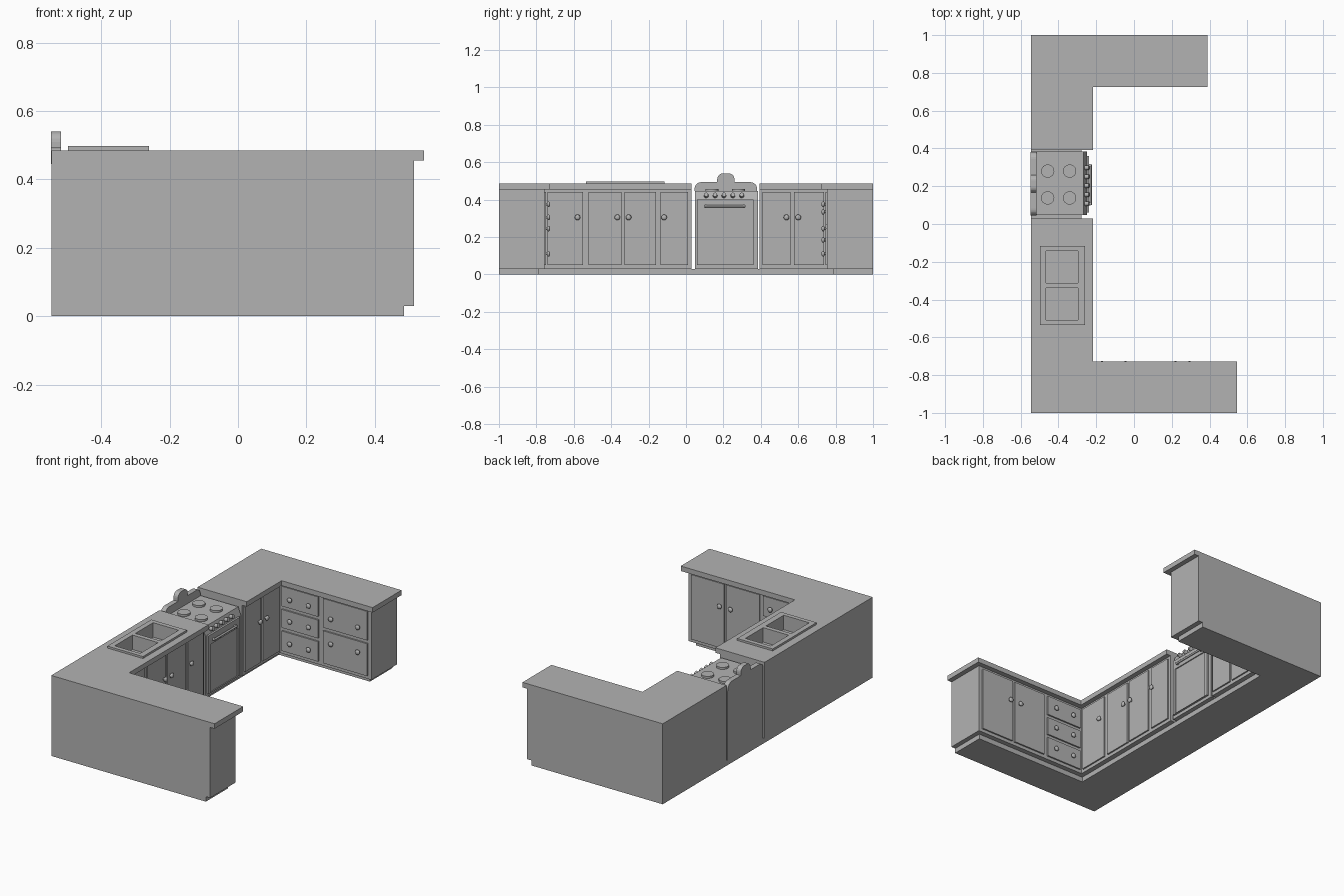
import bpy
import bmesh
from math import sin, cos, pi, radians
from mathutils import Vector, Matrix

cube = bpy.data.objects.get("Cube")
if cube:
    bpy.data.objects.remove(cube, do_unlink=True)

grey = bpy.data.materials.new("plain grey")
grey.use_nodes = True
grey.diffuse_color = (0.45, 0.45, 0.45, 1)
grey.node_tree.nodes["Principled BSDF"].inputs["Base Color"].default_value = grey.diffuse_color


def finish(name, bm, smooth=False):
    bmesh.ops.recalc_face_normals(bm, faces=bm.faces)
    mesh = bpy.data.meshes.new(name)
    bm.to_mesh(mesh)
    bm.free()
    mesh.materials.append(grey)
    obj = bpy.data.objects.new(name, mesh)
    bpy.context.collection.objects.link(obj)
    if smooth:
        bpy.ops.object.select_all(action='DESELECT')
        obj.select_set(True)
        bpy.context.view_layer.objects.active = obj
        bpy.ops.object.shade_smooth_by_angle(angle=radians(40))
    return obj


def prism(name, points, depth):
    """Extrude a closed 3D outline along a vector."""
    bm = bmesh.new()
    face = bm.faces.new([bm.verts.new(p) for p in points])
    new = bmesh.ops.extrude_face_region(bm, geom=[face], use_keep_orig=True)["geom"]
    bmesh.ops.translate(bm, vec=depth, verts=[v for v in new if isinstance(v, bmesh.types.BMVert)])
    return finish(name, bm)


def slab(name, outline, z0, z1):
    return prism(name, [(x, y, z0) for x, y in outline], (0, 0, z1 - z0))


def box(name, a, b):
    return slab(name, [(a[0], a[1]), (b[0], a[1]), (b[0], b[1]), (a[0], b[1])], a[2], b[2])


def add_rod(bm, start, end, r0, r1=None, sides=16):
    start, end = Vector(start), Vector(end)
    axis = end - start
    m = Matrix.Translation((start + end) / 2) @ axis.to_track_quat('Z', 'Y').to_matrix().to_4x4()
    bmesh.ops.create_cone(bm, cap_ends=True, segments=sides, radius1=r0,
                          radius2=r0 if r1 is None else r1, depth=axis.length, matrix=m)


def cut(obj, cutters):
    bpy.context.view_layer.objects.active = obj
    for c in cutters:
        mod = obj.modifiers.new("cut", 'BOOLEAN')
        mod.operation, mod.solver, mod.object = 'DIFFERENCE', 'EXACT', c
        bpy.ops.object.modifier_apply(modifier=mod.name)


WALL, RUN = -0.545, -0.247          # back of the long run, and its cabinet face
FRONT, BACK = -0.757, 0.755         # cabinet faces of the two arms
KICK, TOP, COUNTER = 0.03, 0.455, 0.485


def ell(outer, inner, end, stop, run):
    return [(WALL, outer), (end, outer), (end, inner), (run, inner), (run, stop), (WALL, stop)]


# Cabinet carcasses and worktops
bodies, tops = {}, {}
for side, outer, inner, end, stop, s in (("front", -1, FRONT, 0.514, 0.03, 1),
                                         ("back", 1, BACK, 0.36, 0.393, -1)):
    bodies[side] = slab(side + "_cabinet", ell(outer, inner, end, stop, RUN), KICK, TOP)
    tops[side] = slab(side + "_worktop",
                      ell(outer, inner + 0.03 * s, end + 0.03, stop, RUN + 0.03), TOP, COUNTER)

# One recessed plinth under everything
slab("plinth", [(WALL, -1), (0.486, -1), (0.486, -0.787), (-0.277, -0.787),
                (-0.277, 0.785), (0.33, 0.785), (0.33, 1), (WALL, 1)], 0, KICK)

# Double sink: rim on the worktop, two basins cut through to the cabinet
rim = box("sink_rim", (-0.497, -0.534, COUNTER), (-0.26, -0.116, 0.497))
cutters = [box("basin_cutter", (-0.466, y, 0.41), (-0.296, y + 0.169, 0.6)) for y in (-0.508, -0.312)]
for part in (rim, tops["front"], bodies["front"]):
    cut(part, cutters)
for c in cutters:
    bpy.data.objects.remove(c, do_unlink=True)


def at(face, u, d, z):
    """Point on a cabinet face: u along it, d out from it."""
    if face == "run":
        return Vector((RUN + d, u, z))
    return Vector((u, BACK - d, z)) if face == "back" else Vector((u, FRONT + d, z))


def panel(name, face, u0, u1, z0, z1, knobs, knob_z):
    p, q = at(face, u0, 0, z0), at(face, u1, 0.009, z1)
    box(name, p, q)
    for u in knobs:
        bm = bmesh.new()
        add_rod(bm, at(face, u, 0.008, knob_z), at(face, u, 0.02, knob_z), 0.007)
        n = (at(face, u, 1, 0) - at(face, u, 0, 0)).to_track_quat('Z', 'Y').to_matrix().to_4x4()
        m = Matrix.Translation(at(face, u, 0.022, knob_z)) @ n @ Matrix.Diagonal((1, 1, 0.6, 1))
        bmesh.ops.create_uvsphere(bm, u_segments=16, v_segments=8, radius=0.015, matrix=m)
        finish(name + "_knob", bm, True)


# Doors
for face, u0, u1, knob in (("run", -0.74, -0.55, -0.58), ("run", -0.52, -0.345, -0.367),
                           ("run", -0.33, -0.16, -0.307), ("run", -0.135, 0.012, -0.117),
                           ("run", 0.41, 0.56, 0.537), ("run", 0.578, 0.738, 0.6),
                           ("front", 0.035, 0.255, 0.22), ("front", 0.27, 0.49, 0.293)):
    panel("door", face, u0, u1, 0.05, 0.44, [knob], 0.305)

# Drawers: three narrow ones beside each corner, two wide ones at the back
for z0, z1, kz in ((0.05, 0.17, 0.11), (0.19, 0.3, 0.245), (0.32, 0.44, 0.375)):
    for face in ("front", "back"):
        panel("narrow_drawer", face, -0.232, 0.01, z0, z1, (-0.17, -0.045), kz)
for z0, z1, kz in ((0.05, 0.245, 0.184), (0.265, 0.44, 0.334)):
    panel("wide_drawer", "back", 0.045, 0.338, z0, z1, (0.104, 0.283), kz)

# Cooker body with a sloping control panel
Y0, Y1, MID, HOB = 0.047, 0.384, 0.213, 0.445
side = [(WALL, KICK), (-0.25, KICK), (-0.25, 0.4), (-0.267, HOB), (WALL, HOB)]
prism("cooker_body", [(x, Y0, z) for x, z in side], (0, Y1 - Y0, 0))

# Oven door with an inset window
oven = bmesh.new()
bmesh.ops.create_cube(oven, size=1, matrix=Matrix.Translation((-0.245, 0.21, 0.225))
                      @ Matrix.Diagonal((0.014, 0.3, 0.35, 1)))
pane = max(oven.faces, key=lambda f: f.calc_center_median().x)
bmesh.ops.inset_region(oven, faces=[pane], thickness=0.028)
for v in pane.verts:
    v.co.z += -0.018 if v.co.z < 0.225 else -0.038
bmesh.ops.inset_region(oven, faces=[pane], thickness=0.002, depth=-0.005)
finish("oven_door", oven)

# Oven handle
bm = bmesh.new()
add_rod(bm, (-0.229, 0.1, 0.365), (-0.229, 0.315, 0.365), 0.006)
for y in (0.106, 0.309):
    add_rod(bm, (-0.24, y, 0.365), (-0.229, y, 0.365), 0.009)
finish("oven_handle", bm, True)

# Control knobs, square to the slope
for i in range(5):
    y = 0.108 + i * 0.0475
    bm = bmesh.new()
    add_rod(bm, (-0.262, y, 0.419), (-0.238, y, 0.427), 0.013, 0.011)
    finish("control_knob", bm, True)

# Hob plates
for x in (-0.457, -0.341):
    for y in (0.138, 0.28):
        bm = bmesh.new()
        add_rod(bm, (x, y, HOB), (x, y, 0.457), 0.035, sides=24)
        finish("hob_plate", bm, True)

# Cooker splashback: rounded shoulders and a round-topped crest
half = [(0.167, HOB)]
half += [(0.132 + 0.035 * cos(a), 0.458 + 0.035 * sin(a)) for a in (i * pi / 12 for i in range(7))]
half += [(0.046, 0.493)]
half += [(0.016 + 0.03 * cos(a), 0.51 + 0.03 * sin(a)) for a in (i * pi / 10 for i in range(6))]
outline = half + [(-y, z) for y, z in reversed(half)]
prism("cooker_splashback", [(-0.547, MID + y, z) for y, z in outline], (0.03, 0, 0))
